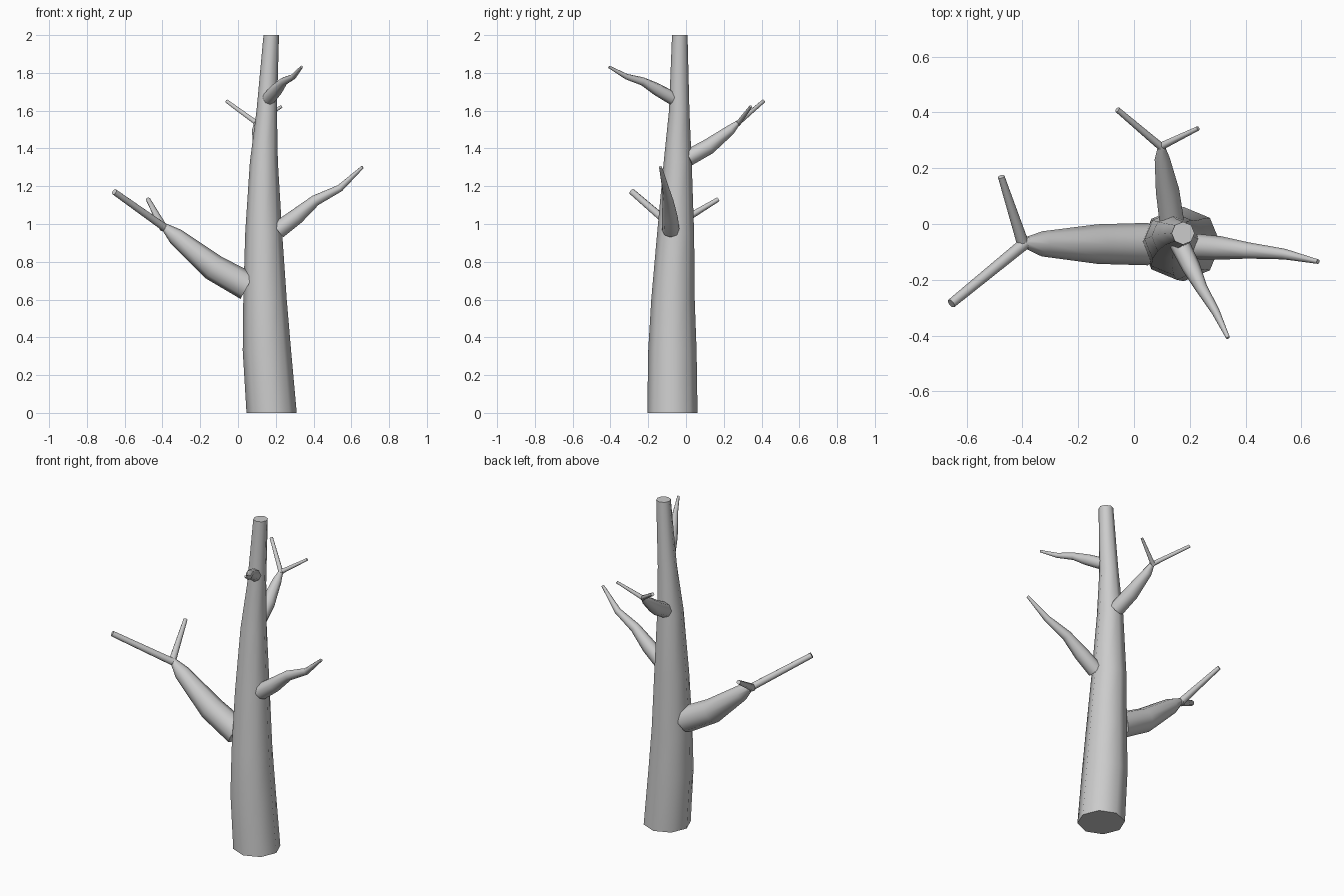
import bpy, bmesh, math
from mathutils import Vector

if "Cube" in bpy.data.objects:
    bpy.data.objects.remove(bpy.data.objects["Cube"])


def limb(name, path, sides, upright=False):
    """Capped tapering tube through (x, y, z, radius) points."""
    pts = [Vector(p[:3]) for p in path]
    bm = bmesh.new()
    rings = []
    for i, p in enumerate(pts):
        # Average the directions of the neighbouring segments
        d = Vector()
        if i > 0:
            d += (p - pts[i - 1]).normalized()
        if i < len(pts) - 1:
            d += (pts[i + 1] - p).normalized()
        if upright:
            u, v = Vector((1, 0, 0)), Vector((0, 1, 0))
        else:
            d.normalize()
            u = Vector((0, 0, 1)).cross(d).normalized()
            v = d.cross(u)
        ring = []
        for k in range(sides):
            a = 2 * math.pi * k / sides
            ring.append(bm.verts.new(p + path[i][3] * (u * math.cos(a) + v * math.sin(a))))
        rings.append(ring)
    for lo, hi in zip(rings, rings[1:]):
        for k in range(sides):
            n = (k + 1) % sides
            bm.faces.new((lo[k], lo[n], hi[n], hi[k])).smooth = True
    bm.faces.new(rings[0][::-1])
    bm.faces.new(rings[-1])
    bmesh.ops.recalc_face_normals(bm, faces=bm.faces)
    # Keep the cap rims crisp
    for e in bm.edges:
        if e.calc_face_angle(0) > math.radians(62):
            e.smooth = False
    mesh = bpy.data.meshes.new(name)
    bm.to_mesh(mesh)
    bm.free()
    obj = bpy.data.objects.new(name, mesh)
    bpy.context.collection.objects.link(obj)
    return obj


# Trunk
limb("trunk", [
    (.178, -.072, 0, .133), (.153, -.072, .33, .128), (.143, -.069, .6, .115),
    (.136, -.055, .95, .098), (.137, -.044, 1.33, .074), (.152, -.036, 1.6, .054),
    (.176, -.033, 2, .041)], 8, upright=True)

# Thick left branch with its fork
limb("left_branch", [
    (.05, -.072, .67, .076), (-.13, -.072, .77, .071),
    (-.33, -.071, .935, .045), (-.395, -.067, .99, .018)], 8)
limb("left_front_twig", [(-.38, -.06, .975, .022), (-.655, -.285, 1.17, .017)], 8)
limb("left_back_twig", [(-.395, -.08, .98, .022), (-.476, .17, 1.13, .012)], 8)

# Right branch
limb("right_branch", [
    (.212, -.08, .967, .046), (.31, -.086, 1.04, .042), (.41, -.095, 1.125, .029),
    (.54, -.108, 1.19, .019), (.66, -.135, 1.302, .008)], 8)

# Back branch with its fork
limb("back_branch", [
    (.135, .012, 1.35, .044), (.12, .12, 1.41, .042),
    (.101, .235, 1.498, .027), (.098, .28, 1.54, .012)], 8)
limb("back_left_twig", [(.105, .27, 1.53, .014), (-.06, .41, 1.65, .010)], 8)
limb("back_right_twig", [(.09, .275, 1.53, .014), (.23, .343, 1.622, .008)], 8)

# Upper front branch
limb("upper_front_branch", [
    (.163, -.07, 1.665, .036), (.205, -.155, 1.713, .033), (.242, -.23, 1.755, .022),
    (.293, -.315, 1.78, .015), (.337, -.408, 1.832, .007)], 8)
